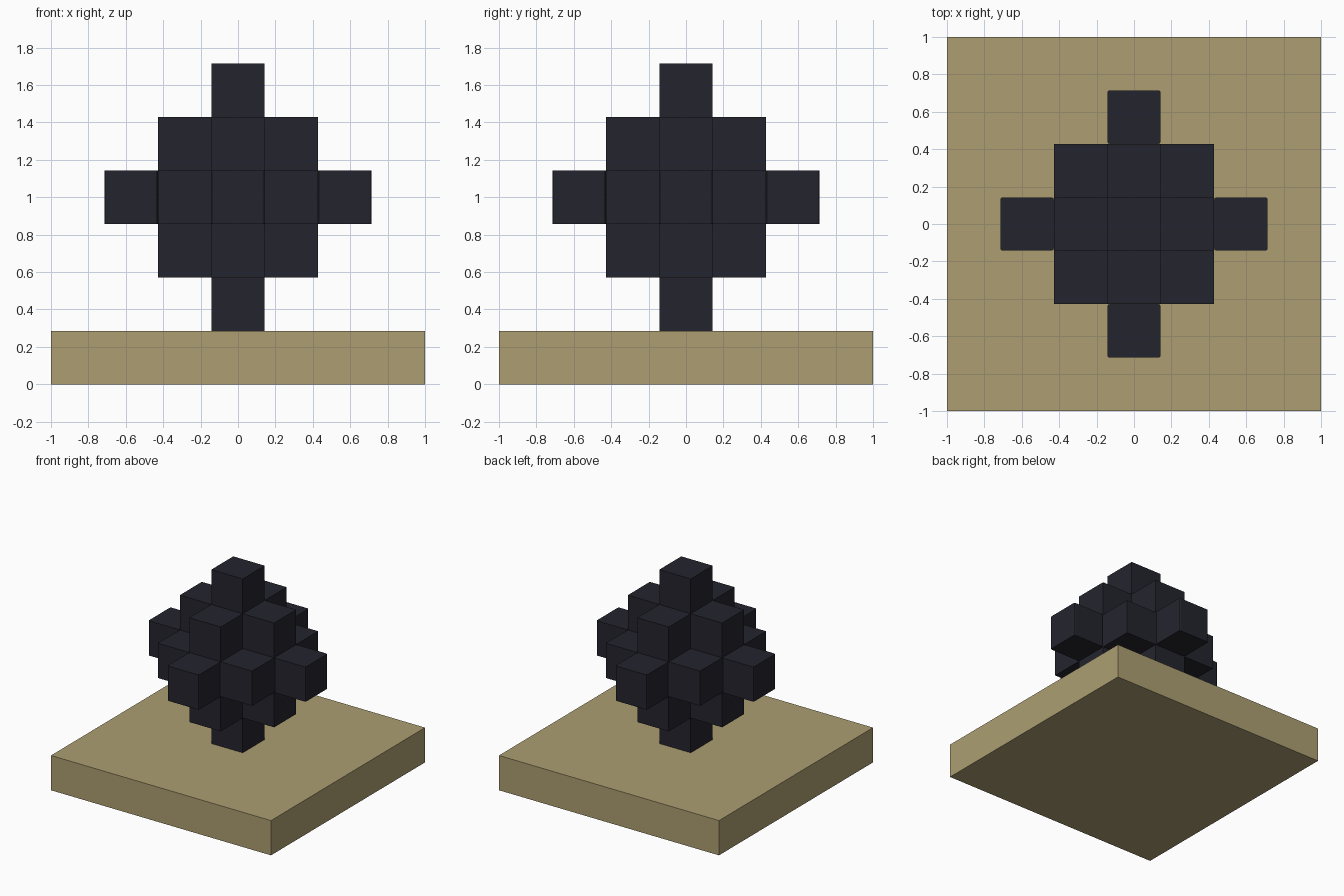
import bpy
import bmesh
from mathutils import Matrix, Vector

default = bpy.data.objects.get("Cube")
if default:
    bpy.data.objects.remove(default, do_unlink=True)

UNIT = 2 / 7          # side of one block
CENTRE_Z = 3.5 * UNIT  # height of the cluster's middle block


def make_material(name, rgb):
    mat = bpy.data.materials.new(name)
    mat.use_nodes = True
    colour = (*rgb, 1)
    mat.diffuse_color = colour
    mat.node_tree.nodes["Principled BSDF"].inputs["Base Color"].default_value = colour
    return mat


def make_blocks(name, cells, mat, size=(1, 1, 1), corner=0):
    """One object holding a box per grid cell, with optional rounded upright edges."""
    bm = bmesh.new()
    for cell in cells:
        place = Matrix.Translation(Vector(cell) * UNIT + Vector((0, 0, CENTRE_Z)))
        scale = Matrix.Diagonal((*(s * UNIT for s in size), 1))
        bmesh.ops.create_cube(bm, size=1, matrix=place @ scale)
    if corner:
        upright = [e for e in bm.edges
                   if abs(e.verts[0].co.z - e.verts[1].co.z) > UNIT / 2]
        bmesh.ops.bevel(bm, geom=upright, offset=corner, segments=2,
                        profile=0.5, affect='EDGES')
    mesh = bpy.data.meshes.new(name)
    bm.to_mesh(mesh)
    bm.free()
    mesh.materials.append(mat)
    obj = bpy.data.objects.new(name, mesh)
    bpy.context.collection.objects.link(obj)
    return obj


sand = make_material("sand", (0.418, 0.346, 0.169))
charcoal = make_material("charcoal", (0.0176, 0.0176, 0.0273))

# Square slab under the cluster
make_blocks("base_slab", [(0, 0, -3)], sand, size=(7, 7, 1))

# Diamond-shaped cluster: every block within two steps of the middle
span = range(-2, 3)
cells = [(x, y, z) for x in span for y in span for z in span
         if abs(x) + abs(y) + abs(z) <= 2]
arms = [c for c in cells if max(abs(c[0]), abs(c[1])) == 2]
make_blocks("block_cluster", [c for c in cells if c not in arms], charcoal)

# Four side arms with slightly softened upright corners
make_blocks("side_arms", arms, charcoal, corner=0.012)
